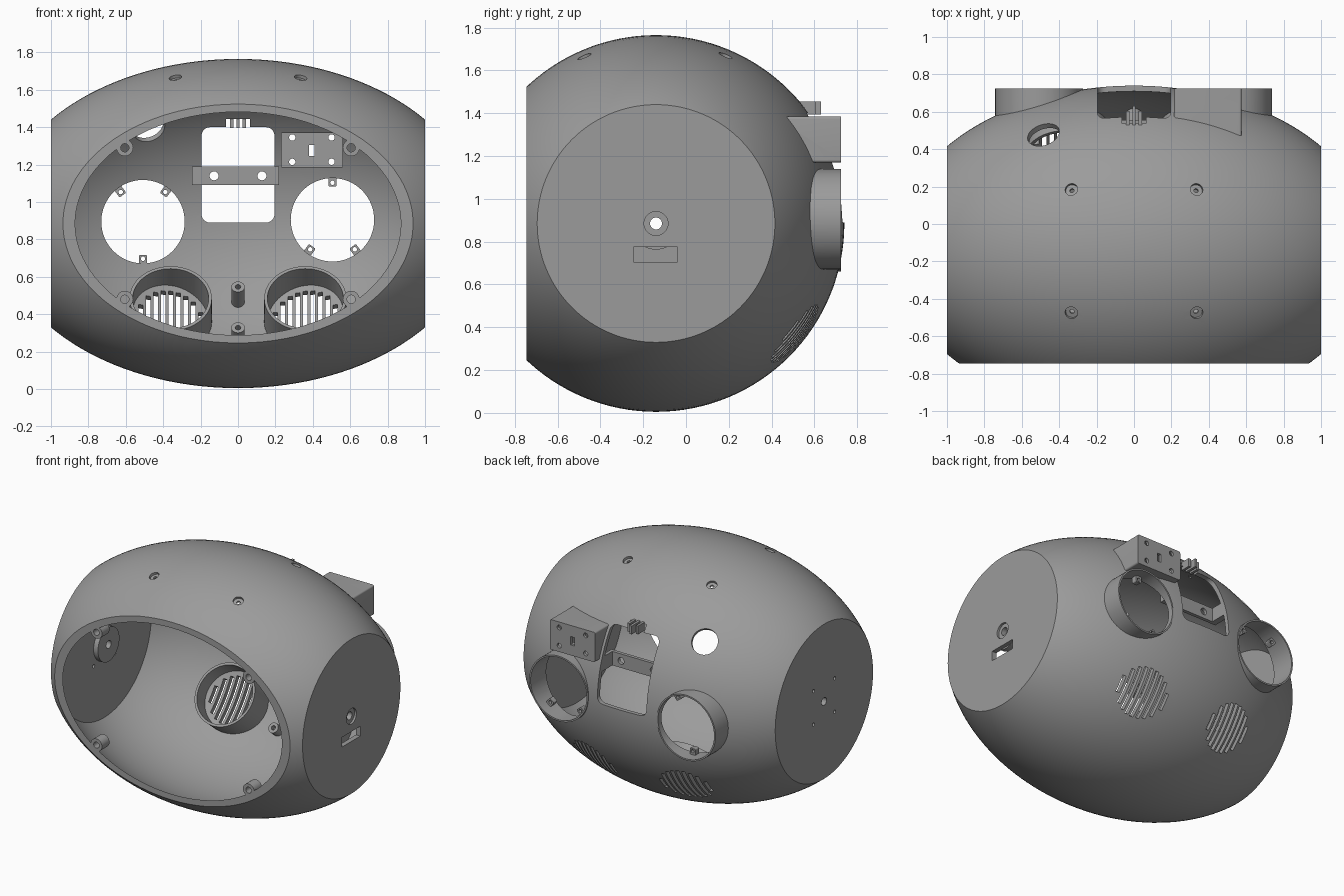
import bpy, bmesh, math
from mathutils import Vector, Matrix

if "Cube" in bpy.data.objects:
    bpy.data.objects.remove(bpy.data.objects["Cube"])

grey = bpy.data.materials.new("matte_grey")
grey.diffuse_color = (0.33, 0.33, 0.33, 1)
grey.use_nodes = True
grey.node_tree.nodes["Principled BSDF"].inputs["Base Color"].default_value = grey.diffuse_color
CY, CZ = -0.14, 0.885            # axis of the egg-shaped body
Y = (0, 1, 0)


def add(name, bm):
    bmesh.ops.recalc_face_normals(bm, faces=bm.faces)
    me = bpy.data.meshes.new(name)
    bm.to_mesh(me)
    bm.free()
    me.materials.append(grey)
    ob = bpy.data.objects.new(name, me)
    bpy.context.collection.objects.link(ob)
    return ob


def lathe(name, pts, origin, axis, n=32, loop=False):
    """Turn (distance, radius) points round an axis; loop makes a ring."""
    bm = bmesh.new()
    rot = Vector((0, 0, 1)).rotation_difference(Vector(axis).normalized()).to_matrix()
    o = Vector(origin)
    rings = []
    for t, r in pts:
        rings.append([bm.verts.new(o + rot @ Vector((r * math.cos(2 * math.pi * k / n),
                      r * math.sin(2 * math.pi * k / n), t))) for k in range(n)])
    pairs = list(zip(rings, rings[1:])) + ([(rings[-1], rings[0])] if loop else [])
    for a, b in pairs:
        for k in range(n):
            j = (k + 1) % n
            bm.faces.new((a[k], a[j], b[j], b[k]))
    if not loop:
        bm.faces.new(rings[0])
        bm.faces.new(rings[-1])
    return add(name, bm)


def cyl(origin, axis, r, t0, t1, n=32, name="cutter"):
    return lathe(name, [(t0, r), (t1, r)], origin, axis, n)


def tube(name, origin, axis, ro, ri, t0, t1, n=32):
    return lathe(name, [(t0, ro), (t1, ro), (t1, ri), (t0, ri)], origin, axis, n, True)


def box(lo, hi, name="cutter", bevel=0.0, mat=None):
    """Box between two corners; bevel rounds the edges along y."""
    bm = bmesh.new()
    bmesh.ops.create_cube(bm, size=1)
    lo, hi = Vector(lo), Vector(hi)
    for v in bm.verts:
        v.co = (lo + hi) / 2 + v.co * (hi - lo)
    if bevel:
        es = [e for e in bm.edges if abs(e.verts[0].co.y - e.verts[1].co.y) > 1e-4]
        bmesh.ops.bevel(bm, geom=es, offset=bevel, segments=6, profile=0.5, affect='EDGES')
    if mat:
        bm.transform(mat)
    return add(name, bm)


def join(name, obs):
    bpy.ops.object.select_all(action='DESELECT')
    for o in obs:
        o.select_set(True)
    bpy.context.view_layer.objects.active = obs[0]
    if len(obs) > 1:
        bpy.ops.object.join()
    obs[0].name = name
    return obs[0]


def boolean(ob, cutters, op='DIFFERENCE'):
    c = join("cutter", cutters)
    m = ob.modifiers.new("cut", 'BOOLEAN')
    m.operation, m.solver, m.object = op, 'EXACT', c
    bpy.ops.object.select_all(action='DESELECT')
    bpy.context.view_layer.objects.active = ob
    ob.select_set(True)
    bpy.ops.object.modifier_apply(modifier=m.name)
    bpy.data.objects.remove(c)
    return ob


def egg(name, a, r, end, n=128):
    xs = [end * math.sin(math.pi / 2 * i / 24) for i in range(-24, 25)]
    return lathe(name, [(x, r * math.sqrt(1 - (x / a) ** 2)) for x in xs],
                 (0, CY, CZ), (1, 0, 0), n)


def inner():
    return egg("cutter", 1.24, 0.85, 0.965)


def surface(x, y, s=1):
    """Point and outward normal on the body's upper side."""
    z = 0.88 * math.sqrt(1 - (x / 1.289) ** 2 - ((y - CY) / 0.88) ** 2)
    return (x, y, CZ + z), Vector((x / 1.6615, (y - CY) / 0.7744, z / 0.7744)).normalized()


# Hollow body with open front
shell = egg("body_shell", 1.289, 0.88, 1.0)
boolean(shell, [inner()])
boolean(shell, [box((-2, -2, -1), (2, -0.745, 3))])

EYES = [(-0.508, 0.895, -1), (0.505, 0.905, 1)]
TILT = 0.672                       # downward tilt of the speakers
SPK = Vector((0, math.cos(TILT), -math.sin(TILT)))
RIM = [(sx * 0.605, z) for sx in (-1, 1) for z in (0.48, 1.29)]
SCREWS = [(sx * 0.335, y) for sx in (-1, 1) for y in (0.185, -0.475)]

# First pass of openings: eyes, window, bracket, side hole, axle, ends
cut1 = [cyl((x, 0, z), Y, 0.223, 0.3, 1, 64) for x, z, s in EYES]
cut1.append(box((-0.195, 0.3, 0.89), (0.195, 1, 1.4), bevel=0.045))
cut1.append(box((0.232, 0.2, 1.187), (0.56, 1, 1.37)))
p, nrm = surface(-0.485, 0.48)
cut1.append(cyl(p, nrm, 0.088, -0.12, 0.12, 48))
cut1.append(cyl((0, CY, CZ), (1, 0, 0), 0.028, -1.2, 1.2))
cut1.append(box((0.9, -0.245, 0.705), (1.1, -0.04, 0.775)))
cut1 += [cyl((-1, CY + 0.12 * i, CZ + 0.12 * j), (1, 0, 0), 0.012, -0.1, 0.1, 16)
         for i in (-1, 1) for j in (-1, 1)]
cut1 += [cyl((x, -0.745, z), Y, 0.022, -0.05, 0.06, 24) for x, z in RIM]
cut1 += [cyl(*surface(x, y), 0.034, -0.018, 0.06, 24) for x, y in SCREWS]
# Speaker slots
for sx in (-1, 1):
    for i in range(-4, 5):
        u = 0.04 * i
        h = math.sqrt(0.17 ** 2 - u * u)
        m = Matrix.Translation((sx * 0.36 + u, 0.52, 0.36)) @ Matrix.Rotation(-TILT, 4, 'X')
        cut1.append(box((-0.012, -0.12, -h), (0.012, 0.12, h), mat=m))
boolean(shell, cut1)

# Second pass: notch over the window, axle recess, pilot holes
cut2 = [box((-0.064, 0.3, 1.36), (0.064, 1, 1.445)),
        cyl((1, CY, CZ), (1, 0, 0), 0.056, -0.015, 0.1)]
cut2 += [cyl(*surface(x, y), 0.012, -0.1, 0.1, 16) for x, y in SCREWS]
boolean(shell, cut2)

# Eye tubes with three screw tabs each
for x, z, s in EYES:
    side = "right" if s > 0 else "left"
    ring = tube(f"{side}_eye_tube", (x, 0, z), Y, 0.234, 0.223, 0.45, 0.725, 64)
    boolean(ring, [inner()])
    tabs = []
    for ang in (90, 233, 307):
        a = math.radians(ang * s)
        m = Matrix.Translation((x, 0.63, z)) @ Matrix.Rotation(-a, 4, 'Y')
        tab = box((0.178, -0.02, -0.022), (0.226, 0.02, 0.022), bevel=0.008, mat=m)
        c = m @ Vector((0.198, 0, 0))
        tabs.append(boolean(tab, [cyl(c, Y, 0.012, -0.1, 0.1, 16)]))
    join(f"{side}_eye_tabs", tabs)

# Hollow sensor bracket
bracket = box((0.215, 0.3, 1.17), (0.575, 0.725, 1.385), "sensor_bracket", bevel=0.012)
boolean(bracket, [inner()])
boolean(bracket, [box((0.232, 0.1, 1.187), (0.56, 0.705, 1.37))])
boolean(bracket, [cyl((x, 0, z), Y, 0.017, 0.6, 0.9, 24) for x in (0.29, 0.5) for z in (1.215, 1.345)]
        + [box((0.38, 0.6, 1.245), (0.41, 0.9, 1.305))])

# Cross bar behind the window, with legs to the body
bar = box((-0.245, 0.53, 1.09), (0.22, 0.555, 1.19), "cross_bar")
boolean(bar, [cyl((sx * 0.128, 0, 1.14), Y, 0.024, 0.4, 0.7, 24) for sx in (-1, 1)])
for n, x0, x1 in (("left", -0.245, -0.2), ("right", 0.197, 0.22)):
    leg = box((x0, 0.55, 1.09), (x1, 0.75, 1.19), f"{n}_bar_leg")
    boolean(leg, [egg("cutter", 1.27, 0.865, 0.98)], 'INTERSECT')

# Hinge prongs above the window
for i in (-1, 0, 1):
    box((i * 0.034 - 0.009, 0.53, 1.395), (i * 0.034 + 0.009, 0.605 + 0.025 * (i == 0), 1.455),
        f"hinge_prong_{i + 2}")

# Speaker cups inside
for sx in (-1, 1):
    cup = tube("speaker_cup", (sx * 0.36, 0.52, 0.36), SPK, 0.22, 0.203, -0.2, 0.12, 64)
    boolean(cup, [egg("cutter", 1.27, 0.865, 0.98)], 'INTERSECT')

# Rim screw bosses
for x, z in RIM:
    tube("rim_boss", (x, -0.744, z), Y, 0.045, 0.022, 0, 0.085, 24)

# Posts between the speakers
for y, z, h in ((0.595, 0.472, 0.12), (0.46, 0.282, 0.075)):
    tube("mounting_post", (0, y, z), -SPK, 0.036, 0.015, -0.015, h, 24)
    cyl((0, y, z), -SPK, 0.02, -0.01, h * 0.5, 16, "post_core")

# Axle bosses on the inner end walls
for s in (-1, 1):
    tube("axle_boss", (s * 0.97, CY, CZ), (-s, 0, 0), 0.122, 0.028, 0, 0.04, 40)

# Smooth curved faces, keep edges sharp
bpy.ops.object.select_all(action='SELECT')
bpy.context.view_layer.objects.active = shell
bpy.ops.object.shade_smooth_by_angle(angle=math.radians(30))
